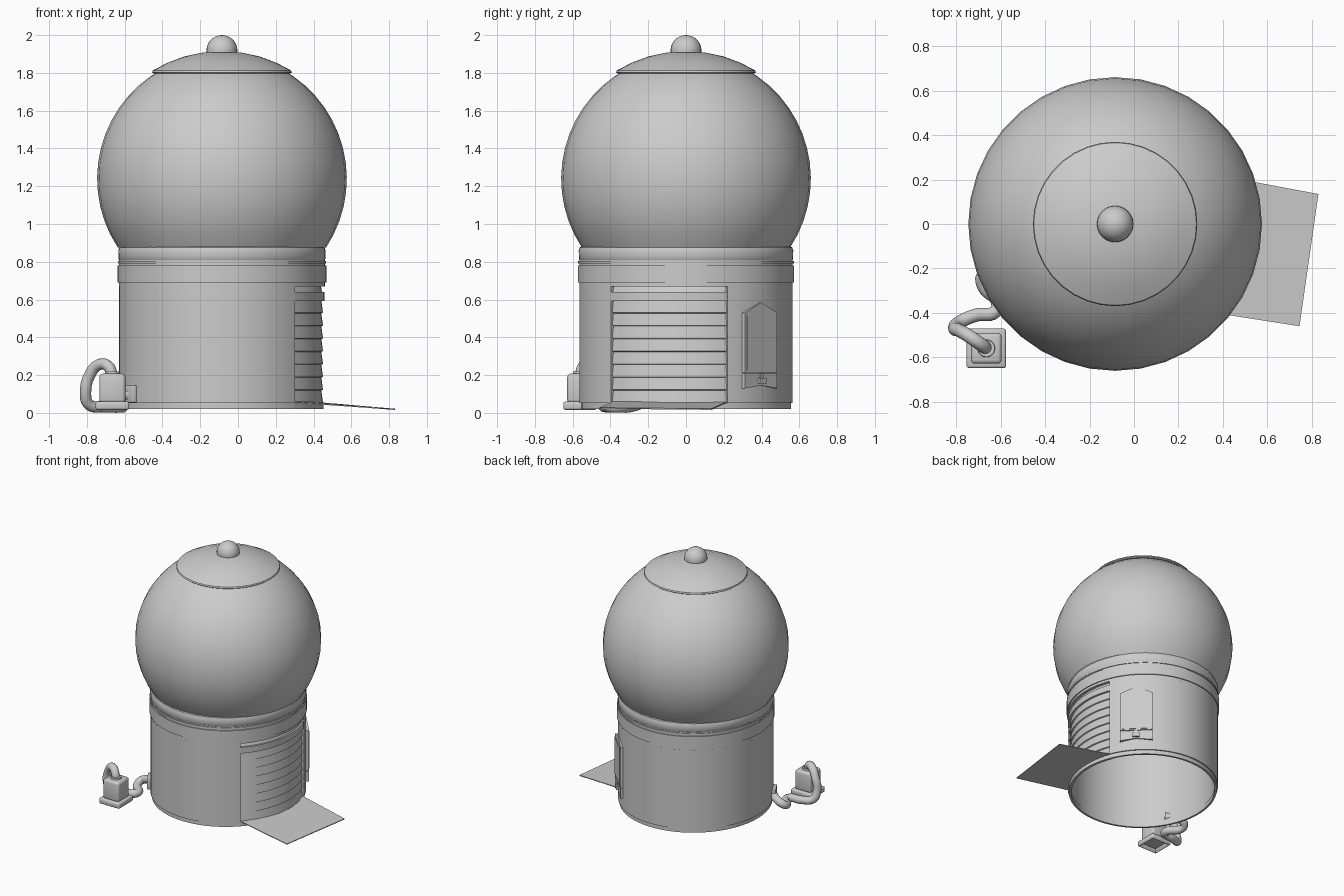
import bpy, bmesh, math
from mathutils import Vector, Matrix

if "Cube" in bpy.data.objects:
    bpy.data.objects.remove(bpy.data.objects["Cube"])

CX, SX = -0.085, 0.966          # axis position, slight squash of the base in x


def finish(name, bm, smooth=35):
    bmesh.ops.remove_doubles(bm, verts=bm.verts, dist=1e-5)
    bmesh.ops.recalc_face_normals(bm, faces=bm.faces)
    me = bpy.data.meshes.new(name)
    bm.to_mesh(me)
    bm.free()
    ob = bpy.data.objects.new(name, me)
    bpy.context.collection.objects.link(ob)
    bpy.ops.object.select_all(action='DESELECT')
    ob.select_set(True)
    bpy.context.view_layer.objects.active = ob
    bpy.ops.object.shade_smooth_by_angle(angle=math.radians(smooth))
    return ob


def sweep(name, profile, a0=0, a1=360, n=64, closed=True, sx=SX):
    """Sweep an (r, z) profile about the axis; partial sweeps get end caps."""
    bm = bmesh.new()
    rows = []
    for i in range(n + 1):
        a = math.radians(a0 + (a1 - a0) * i / n)
        rows.append([bm.verts.new((CX + r * sx * math.cos(a), r * math.sin(a), z)) for r, z in profile])
    m = len(profile)
    for p, q in zip(rows, rows[1:]):
        for j in range(m if closed else m - 1):
            k = (j + 1) % m
            bm.faces.new((p[j], q[j], q[k], p[k]))
    if closed and a1 - a0 < 360:
        bm.faces.new(rows[0])
        bm.faces.new(rows[-1])
    bmesh.ops.remove_doubles(bm, verts=bm.verts, dist=1e-5)
    bmesh.ops.dissolve_degenerate(bm, edges=bm.edges, dist=1e-6)
    return finish(name, bm)


def ring(r0, r1, z0, z1):
    return [(r0, z0), (r1, z0), (r1, z1), (r0, z1)]


def box(name, center, size, bevel=0.0, rot=0.0, hollow=0.0):
    bm = bmesh.new()
    bmesh.ops.create_cube(bm, size=1)
    bmesh.ops.scale(bm, vec=size, verts=bm.verts)
    if bevel:
        bmesh.ops.bevel(bm, geom=[e for e in bm.edges], offset=bevel, segments=3,
                        affect='EDGES', profile=0.5)
    if hollow:
        f = min(bm.faces, key=lambda f: f.calc_center_median().z)
        bmesh.ops.inset_region(bm, faces=[f], thickness=0.02, depth=-hollow)
    bmesh.ops.transform(bm, matrix=Matrix.Translation(center) @ Matrix.Rotation(rot, 4, 'Z'), verts=bm.verts)
    return finish(name, bm)


def prism(name, pts, r0, r1, angle):
    """Flat plate on the wall: pts are (sideways, z), extruded between two radii."""
    a = math.radians(angle)
    out = Vector((math.cos(a), math.sin(a), 0))
    side = Vector((-math.sin(a), math.cos(a), 0))
    o = Vector((CX, 0, 0))
    bm = bmesh.new()
    lo, hi = [[bm.verts.new(o + out * r + side * u + Vector((0, 0, z))) for u, z in pts] for r in (r0, r1)]
    bm.faces.new(lo)
    bm.faces.new(hi)
    for i in range(len(pts)):
        k = (i + 1) % len(pts)
        bm.faces.new((lo[i], lo[k], hi[k], hi[i]))
    return finish(name, bm)


# Hollow drum base with doorway gap
D0, D1 = -44.8, 22.8
sweep("base_rim", ring(0.54, 0.556, 0.02, 0.055), D1, D0 + 360)
sweep("drum_wall", ring(0.545, 0.565, 0.052, 0.67), D1, D0 + 360)
sweep("drum_wall_top", ring(0.545, 0.565, 0.67, 0.81))
sweep("upper_band", ring(0.56, 0.573, 0.69, 0.78))
sweep("thin_band", ring(0.56, 0.571, 0.79, 0.803))
sweep("collar", [(0.54, 0.805), (0.56, 0.805), (0.567, 0.815), (0.568, 0.86),
                 (0.562, 0.876), (0.55, 0.882), (0.54, 0.88)])

# Slatted roller door and its header
slats = [(0.538, 0.055)]
for i in range(9):
    z = 0.055 + 0.068 * i
    slats += [(0.554, z), (0.545, z + 0.064)]
slats.append((0.538, 0.672))
sweep("roller_door", slats, D0, D1, 16)
sweep("door_header", ring(0.54, 0.562, 0.592, 0.64), D0, D1, 16)
sweep("door_sill", ring(0.535, 0.556, 0.02, 0.056), D0, D1, 16)

# Entry ramp: wedge whose inner edge follows the drum
bm = bmesh.new()
edge = [(CX + 0.553 * SX * math.cos(t), 0.553 * math.sin(t))
        for t in [math.radians(D0 + (D1 - D0) * i / 12) for i in range(13)]]
outer = [(0.83, 0.135), (0.745, -0.46)]
top = [bm.verts.new((x, y, max(0.022, 0.06 - 0.09 * max(0, x - 0.39)))) for x, y in edge + outer]
low = [bm.verts.new((v.co.x, v.co.y, v.co.z - 0.006)) for v in top]
bmesh.ops.triangle_fill
bm.faces.new(top)
bm.faces.new(low)
for i in range(len(top)):
    k = (i + 1) % len(top)
    bm.faces.new((top[i], top[k], low[k], low[i]))
finish("ramp", bm)

# Globe, cap and knob
R, ZC = 0.661, 1.24
globe = []
for i in range(15):
    t = math.radians(-33.5 + (62.0 + 33.5) * i / 14)
    globe.append((R * math.cos(t), ZC + R * math.sin(t)))
sweep("globe", globe, n=36, closed=False, sx=1)
sweep("cap", [(0.30, 1.80), (0.362, 1.797), (0.37, 1.803), (0.366, 1.813), (0.29, 1.853),
              (0.2, 1.887), (0.1, 1.908), (0, 1.914)], n=36, closed=False, sx=1)
bm = bmesh.new()
bmesh.ops.create_uvsphere(bm, u_segments=24, v_segments=14, radius=0.082,
                          matrix=Matrix.Translation((CX, 0, 1.918)))
finish("knob", bm)

# Pointed hatch panel and coin tray on the back right
A = 45
prism("hatch_panel", [(-0.12, 0.215), (0.12, 0.215), (0.12, 0.53), (0, 0.585), (-0.12, 0.53)], 0.53, 0.563, A)
prism("hatch_window", [(-0.105, 0.225), (0.105, 0.225), (0.105, 0.515), (-0.105, 0.515)], 0.54, 0.567, A)
prism("tray_plate", [(-0.12, 0.13), (0, 0.145), (0.12, 0.13), (0.12, 0.21), (-0.12, 0.21)], 0.53, 0.563, A)
prism("tray_latch", [(-0.025, 0.155), (0.025, 0.155), (0.025, 0.185), (-0.025, 0.185)], 0.54, 0.578, A)
prism("latch_stem", [(-0.01, 0.185), (0.01, 0.185), (0.01, 0.212), (-0.01, 0.212)], 0.54, 0.57, A)

# Power plug on the ground
box("plug_base", (-0.665, -0.56, 0.038), (0.178, 0.178, 0.044), 0.012, hollow=0.025)
box("plug_body", (-0.665, -0.56, 0.13), (0.138, 0.138, 0.155), 0.018)
bm = bmesh.new()
bmesh.ops.create_cone(bm, cap_ends=True, segments=20, radius1=0.042, radius2=0.038, depth=0.03,
                      matrix=Matrix.Translation((-0.665, -0.56, 0.205)))
finish("plug_neck", bm)

# Cable socket on the wall
box("cable_socket", (-0.57, -0.28, 0.1), (0.03, 0.1, 0.09), 0.006, rot=math.radians(30))

# Cable from plug to socket
path = [(-0.665, -0.56, 0.19), (-0.685, -0.545, 0.245), (-0.735, -0.51, 0.256), (-0.785, -0.48, 0.2),
        (-0.807, -0.47, 0.11), (-0.79, -0.445, 0.045), (-0.71, -0.41, 0.032), (-0.625, -0.395, 0.031),
        (-0.615, -0.35, 0.031), (-0.675, -0.285, 0.035), (-0.68, -0.235, 0.055), (-0.63, -0.23, 0.08),
        (-0.54, -0.29, 0.1)]
cu = bpy.data.curves.new("cable", 'CURVE')
cu.dimensions = '3D'
cu.bevel_depth = 0.03
cu.bevel_resolution = 4
cu.resolution_u = 6
cu.use_fill_caps = True
sp = cu.splines.new('BEZIER')
sp.bezier_points.add(len(path) - 1)
for p, co in zip(sp.bezier_points, path):
    p.co = co
    p.handle_left_type = p.handle_right_type = 'AUTO'
bpy.context.collection.objects.link(bpy.data.objects.new("cable", cu))
